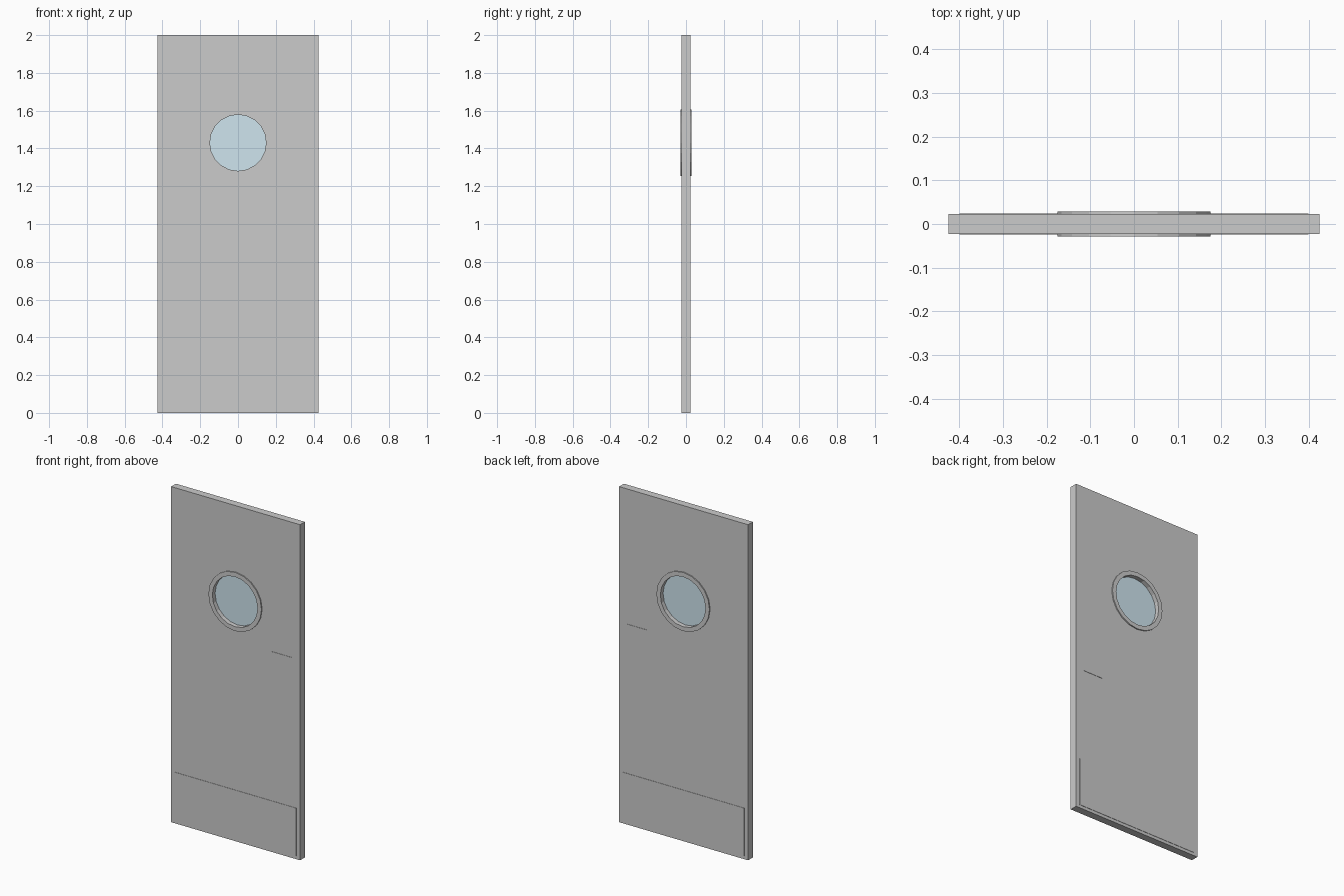
import bpy, bmesh
from math import cos, sin, pi

if "Cube" in bpy.data.objects:
    bpy.data.objects.remove(bpy.data.objects["Cube"])

T = 0.0225                      # half thickness of the door slab
WINDOW_Z, GLASS_R, RING_R = 1.43, 0.149, 0.175
SIDES = 20


def finish(name, bm):
    bmesh.ops.recalc_face_normals(bm, faces=bm.faces)
    mesh = bpy.data.meshes.new(name)
    bm.to_mesh(mesh)
    bm.free()
    ob = bpy.data.objects.new(name, mesh)
    bpy.context.collection.objects.link(ob)
    return ob


def box(name, x0, x1, y0, y1, z0, z1):
    bm = bmesh.new()
    bmesh.ops.create_cube(bm, size=1)
    for v in bm.verts:
        v.co = ((x0 + x1) / 2 + v.co.x * (x1 - x0),
                (y0 + y1) / 2 + v.co.y * (y1 - y0),
                (z0 + z1) / 2 + v.co.z * (z1 - z0))
    return finish(name, bm)


def lathe(name, profile):
    """Sweep a closed (radius, y) profile around the window axis."""
    bm = bmesh.new()
    rings = [[bm.verts.new((r * cos(2 * pi * i / SIDES), y,
                            WINDOW_Z + r * sin(2 * pi * i / SIDES)))
              for r, y in profile] for i in range(SIDES)]
    n = len(profile)
    for i in range(SIDES):
        a, b = rings[i], rings[(i + 1) % SIDES]
        for j in range(n):
            k = (j + 1) % n
            bm.faces.new((a[j], a[k], b[k], b[j]))
    return finish(name, bm)


def disc(name, radius, half):
    """Solid round disc facing the y axis, centred on the window."""
    bm = bmesh.new()
    face = bm.faces.new([bm.verts.new((radius * cos(2 * pi * i / SIDES), -half,
                                       WINDOW_Z + radius * sin(2 * pi * i / SIDES)))
                         for i in range(SIDES)])
    ext = bmesh.ops.extrude_face_region(bm, geom=[face], use_keep_orig=True)
    for v in ext["geom"]:
        if isinstance(v, bmesh.types.BMVert):
            v.co.y = half
    return finish(name, bm)


# Door slab with the round window opening
slab = box("door_slab", -0.425, 0.425, -T, T, 0, 2)
cutter = disc("window_cutter", GLASS_R, 0.1)
cutter.hide_render = True
cut = slab.modifiers.new("opening", 'BOOLEAN')
cut.operation, cut.solver, cut.object = 'DIFFERENCE', 'EXACT', cutter
bpy.context.view_layer.objects.active = slab
bpy.ops.object.modifier_apply(modifier=cut.name)
bpy.data.objects.remove(cutter)

# Window pane
glass = disc("window_glass", GLASS_R, 0.003)
mat = bpy.data.materials.new("pale_blue_glass")
mat.diffuse_color = (0.62, 0.78, 0.86, 1)
mat.use_nodes = True
mat.node_tree.nodes["Principled BSDF"].inputs["Base Color"].default_value = mat.diffuse_color
glass.data.materials.append(mat)

# Trim ring, push plate and kick plate on both sides
for side, s in (("front", -1), ("back", 1)):
    lathe("window_ring_" + side, [(GLASS_R, s * T), (RING_R, s * T),
                                  (RING_R, s * 0.029), (GLASS_R, s * 0.029)])
    y0, y1 = sorted((s * T, s * (T + 0.002)))
    box("push_plate_" + side, 0.237, 0.37, y0, y1, 0.86, 1.195)
    box("kick_plate_" + side, -0.4, 0.4, y0, y1, 0.018, 0.305)
